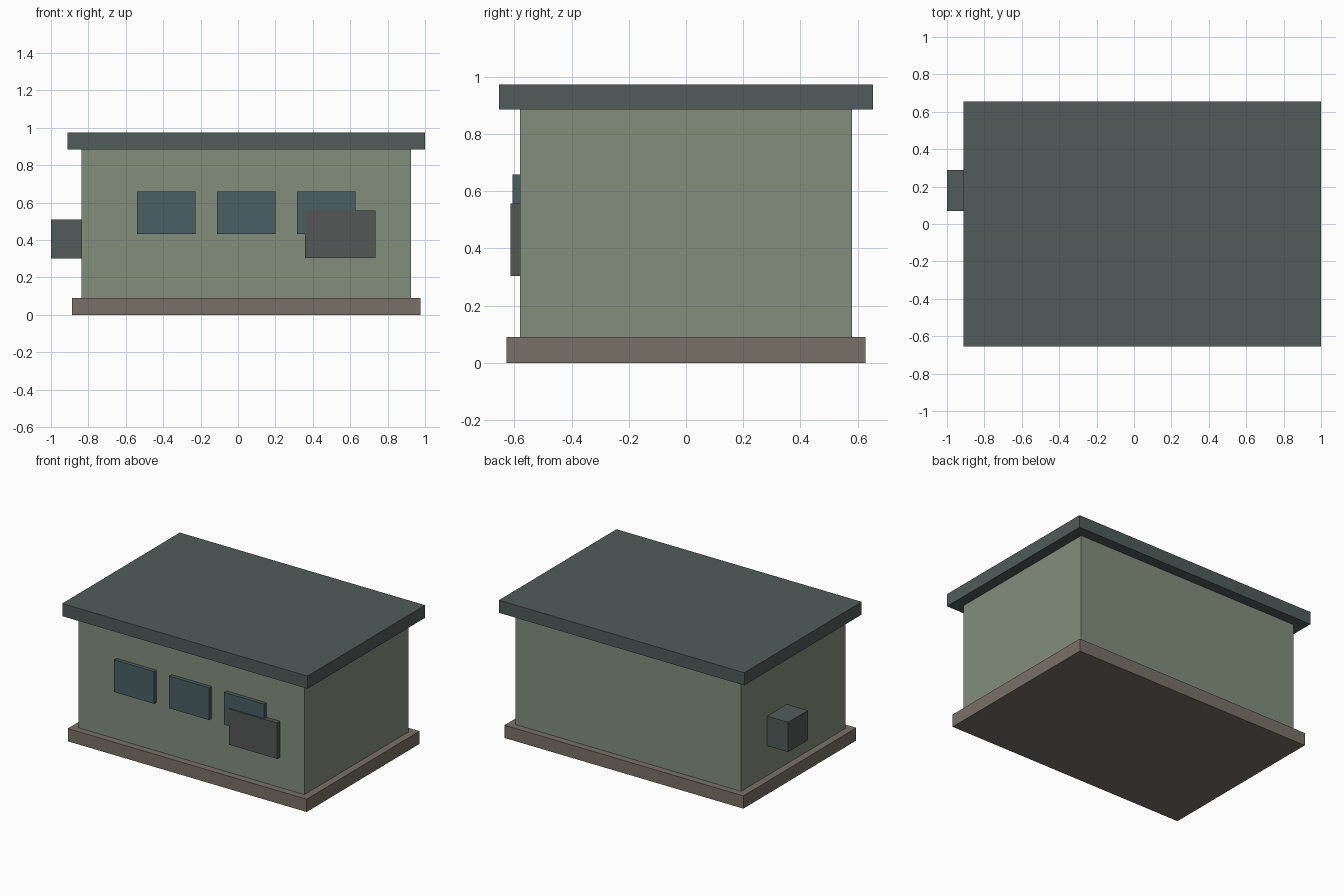
import bpy

if "Cube" in bpy.data.objects:
    bpy.data.objects.remove(bpy.data.objects["Cube"])


def material(name, rgb):
    mat = bpy.data.materials.new(name)
    mat.diffuse_color = [(c / 255) ** 2.2 for c in rgb] + [1.0]
    mat.use_nodes = True
    mat.node_tree.nodes["Principled BSDF"].inputs["Base Color"].default_value = mat.diffuse_color
    return mat


def box(name, x, y, z, mat):
    """Flat-shaded box spanning the given (min, max) ranges."""
    ranges = (x, y, z)
    bpy.ops.mesh.primitive_cube_add(size=1, location=[(a + b) / 2 for a, b in ranges])
    obj = bpy.context.object
    obj.name = name
    obj.scale = [b - a for a, b in ranges]
    bpy.ops.object.transform_apply(location=False, rotation=False, scale=True)
    obj.data.materials.append(mat)
    return obj


plaster = material("green_plaster", (130, 140, 123))
stone = material("brown_stone", (120, 112, 103))
slate = material("dark_slate", (82, 92, 91))
glass = material("blue_glass", (75, 96, 100))
metal = material("grey_metal", (85, 88, 88))

CX = 0.044       # building centre, offset by the unit on the left wall
BASE_TOP, WALL_TOP, ROOF_TOP = 0.09, 0.885, 0.974

# Stacked body: plinth, walls, overhanging flat roof
for name, hx, hy, z, mat in (
    ("plinth", 0.931, 0.628, (0, BASE_TOP), stone),
    ("walls", 0.88, 0.58, (BASE_TOP, WALL_TOP), plaster),
    ("roof_slab", 0.956, 0.654, (WALL_TOP, ROOF_TOP), slate),
):
    box(name, (CX - hx, CX + hx), (-hy, hy), z, mat)

# Row of three front windows
for i in range(3):
    x = CX + (i - 1) * 0.428
    box(f"window_{i + 1}", (x - 0.156, x + 0.156), (-0.607, -0.575), (0.432, 0.659), glass)

# Front panel overlapping the last window
box("front_panel", (0.358, 0.735), (-0.614, -0.575), (0.304, 0.557), metal)

# Service unit on the left wall
box("side_unit", (-1.0, -0.83), (0.07, 0.29), (0.30, 0.509), slate)
